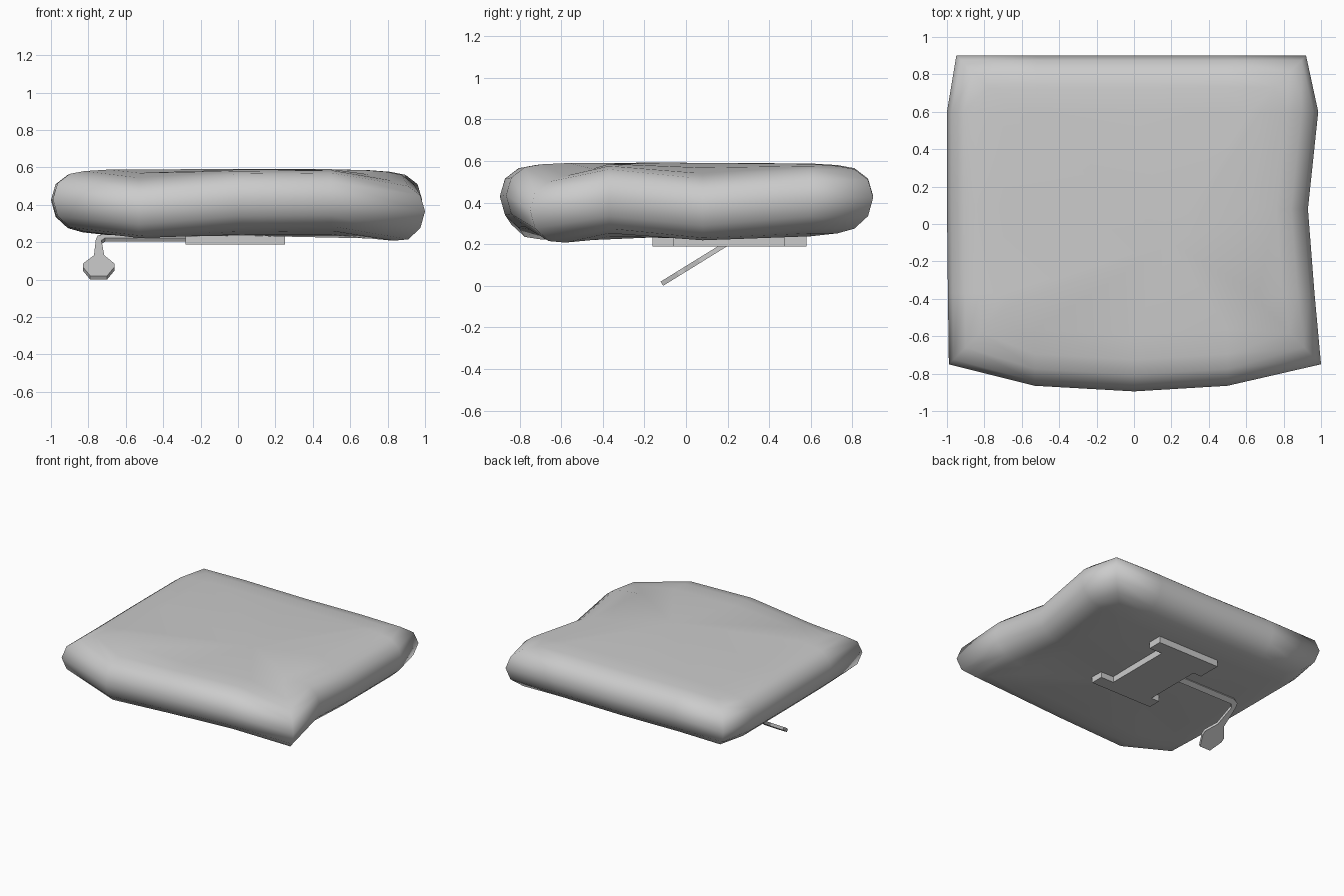
import bpy, bmesh

if "Cube" in bpy.data.objects:
    bpy.data.objects.remove(bpy.data.objects["Cube"])


def make_object(name, bm):
    bmesh.ops.recalc_face_normals(bm, faces=bm.faces)
    mesh = bpy.data.meshes.new(name)
    bm.to_mesh(mesh)
    bm.free()
    ob = bpy.data.objects.new(name, mesh)
    bpy.context.collection.objects.link(ob)
    return ob


def prism(name, points, offset):
    """Flat polygon pushed along an offset vector, closed on both ends."""
    bm = bmesh.new()
    a = [bm.verts.new(p) for p in points]
    b = [bm.verts.new([c + o for c, o in zip(p, offset)]) for p in points]
    bm.faces.new(a)
    bm.faces.new(b[::-1])
    for i in range(len(a)):
        j = (i + 1) % len(a)
        bm.faces.new((a[i], a[j], b[j], b[i]))
    return make_object(name, bm)


# Cushion: wavy outline (x, y, height shift, inward x, inward y)
outline = [
    (-0.99, -0.75, 0.015, 1, 1), (-0.53, -0.865, -0.03, 0, 1),
    (0.0, -0.895, 0.015, 0, 1), (0.5, -0.865, 0.02, 0, 1),
    (1.0, -0.75, -0.05, -1, 1), (0.965, -0.37, 0.01, -1, 0),
    (0.93, 0.08, -0.035, -1, 0), (0.985, 0.6, 0.01, -1, 0),
    (0.92, 0.9, 0.01, -1, -1), (0.5, 0.9, 0.015, 0, -1),
    (0.0, 0.9, 0.01, 0, -1), (-0.52, 0.9, 0.015, 0, -1),
    (-0.95, 0.9, 0.01, 1, -1), (-1.0, 0.6, 0.01, 1, 0),
    (-1.0, 0.1, 0.01, 1, 0), (-0.995, -0.37, 0.01, 1, 0),
]
# Rounded edge section (inset, height, share of the height shift)
section = [(0.3, 0.172, 0.4), (0.17, 0.158, 0.8), (0.09, 0.14, 1),
           (0.025, 0.09, 1), (0, 0.005, 1), (0.025, -0.085, 1),
           (0.09, -0.145, 1), (0.17, -0.165, 0.75), (0.3, -0.175, 0.3)]
bm = bmesh.new()
rings = [[bm.verts.new((x + ix * d, y + iy * d, 0.41 + h + dz * k))
          for x, y, dz, ix, iy in outline] for d, h, k in section]
n = len(outline)
for a, b in zip(rings, rings[1:]):
    for i in range(n):
        j = (i + 1) % n
        bm.faces.new((a[i], a[j], b[j], b[i]))
for ring, x, z in ((rings[0], 0.2, 0.592), (rings[-1], 0, 0.235)):
    hub = bm.verts.new((x, -0.1, z))
    for i in range(n):
        bm.faces.new((ring[i], ring[(i + 1) % n], hub))
cushion = make_object("seat_cushion", bm)

# H-shaped mounting bracket under the cushion
h_shape = [(-0.28, -0.16), (0.25, -0.16), (0.25, -0.06), (0.14, -0.06),
           (0.14, 0.47), (0.25, 0.47), (0.25, 0.58), (-0.28, 0.58),
           (-0.28, 0.4), (-0.21, 0.4), (-0.21, -0.06), (-0.28, -0.06)]
prism("mounting_bracket", [(x, y, 0.188) for x, y in h_shape], (0, 0, 0.06))

# Height lever: flat outline lying on a sloping plane
lever = [(-0.2, 0.225), (-0.71, 0.225), (-0.75, 0.215), (-0.76, 0.195),
         (-0.77, 0.11), (-0.83, 0.065), (-0.83, 0.048), (-0.79, 0.0),
         (-0.7, 0.0), (-0.66, 0.048), (-0.66, 0.065), (-0.715, 0.11),
         (-0.73, 0.19), (-0.71, 0.203), (-0.2, 0.203)]
prism("height_lever", [(x, 1.62 * z - 0.11, z) for x, z in lever],
      (0, -0.012, 0.02))

# Smooth cushion
bpy.ops.object.select_all(action='DESELECT')
cushion.select_set(True)
bpy.context.view_layer.objects.active = cushion
bpy.ops.object.shade_smooth_by_angle(angle=1.5)
